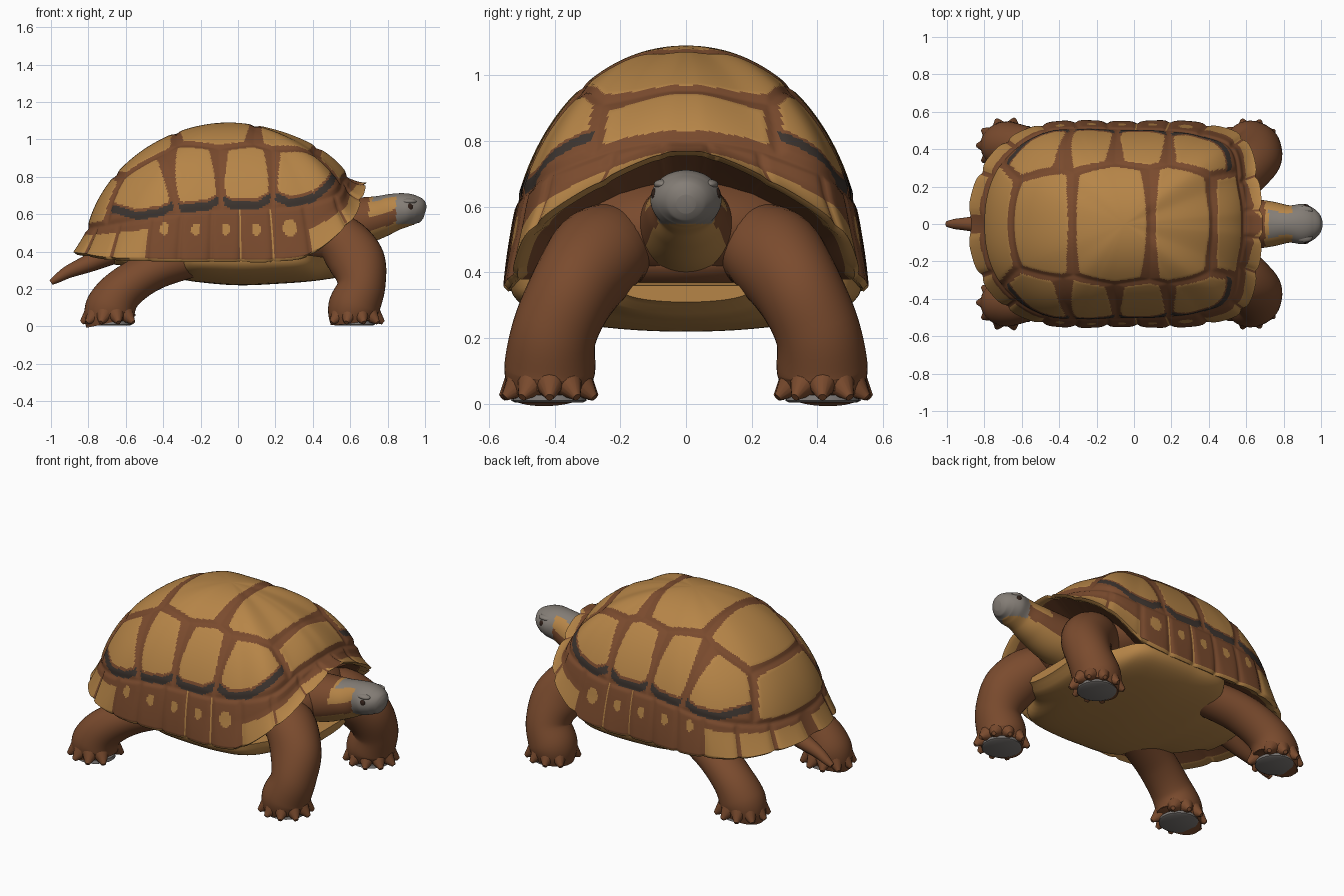
import bpy, bmesh, math
from math import sin, cos, pi, radians, degrees
from mathutils import Vector

if "Cube" in bpy.data.objects:
    bpy.data.objects.remove(bpy.data.objects["Cube"])

def material(name, rgb):
    m = bpy.data.materials.new(name)
    m.diffuse_color = (*rgb, 1)
    m.use_nodes = True
    m.node_tree.nodes["Principled BSDF"].inputs["Base Color"].default_value = m.diffuse_color
    return m

TAN = material("tan horn", (0.47, 0.235, 0.064))
BROWN = material("brown skin", (0.195, 0.07, 0.027))
DARK = material("dark band", (0.045, 0.034, 0.028))
GREY = material("grey head", (0.23, 0.205, 0.18))
SOLE = material("grey sole", (0.2, 0.185, 0.175))
EYE = material("dark eye", (0.03, 0.015, 0.01))
MATS = [TAN, BROWN, DARK, GREY, SOLE, EYE]

def curve(rows, x):
    """Smooth interpolation of table rows keyed by their first column."""
    n = len(rows)
    x = min(max(x, rows[0][0]), rows[-1][0])
    i = max(k for k in range(n - 1) if rows[k][0] <= x)
    a, b = rows[i], rows[i + 1]
    h = b[0] - a[0]
    t = (x - a[0]) / h

    def slope(k, c):
        if k in (0, n - 1):
            return 0
        return (rows[k + 1][c] - rows[k - 1][c]) / (rows[k + 1][0] - rows[k - 1][0])
    return [a[c] * (2*t**3 - 3*t*t + 1) + b[c] * (3*t*t - 2*t**3)
            + h * slope(i, c) * (t**3 - 2*t*t + t) + h * slope(i + 1, c) * (t**3 - t*t)
            for c in range(1, len(a))]

def finish(name, bm, rule, mirror=False, sharp=60):
    bmesh.ops.recalc_face_normals(bm, faces=bm.faces)
    me = bpy.data.meshes.new(name)
    bm.to_mesh(me)
    bm.free()
    for m in MATS:
        me.materials.append(m)
    for p in me.polygons:
        p.use_smooth = True
        m = rule(p) if callable(rule) else rule
        p.material_index = MATS.index(m)
    me.set_sharp_from_angle(angle=radians(sharp))
    ob = bpy.data.objects.new(name, me)
    bpy.context.collection.objects.link(ob)
    if mirror:
        ob.modifiers.new("mirror", 'MIRROR').use_axis = (False, True, False)
    return ob

def loft(rings):
    """Closed rings skinned together and capped."""
    bm = bmesh.new()
    vs = [[bm.verts.new(p) for p in r] for r in rings]
    n = len(vs[0])
    for a, b in zip(vs, vs[1:]):
        for j in range(n):
            k = (j + 1) % n
            bm.faces.new((a[j], a[k], b[k], b[j]))
    bm.faces.new(vs[0])
    bm.faces.new(vs[-1])
    return bm

def tube(sections, steps=36, n=40):
    """Limb through (x, y, z, half width, half height) sections."""
    rows = [(i, *s) for i, s in enumerate(sections)]
    pts = [curve(rows, i * (len(rows) - 1) / steps) for i in range(steps + 1)]
    rings = []
    for i, p in enumerate(pts):
        t = (Vector(pts[min(i + 1, steps)][:3]) - Vector(pts[max(i - 1, 0)][:3])).normalized()
        side = Vector((0, 1, 0))
        side = (side - t * side.dot(t)).normalized()
        up = t.cross(side)
        c = Vector(p[:3])
        rings.append([c + side * p[3] * cos(2*pi*j/n) + up * p[4] * sin(2*pi*j/n) for j in range(n)])
    return loft(rings)

# Carapace: angle, radius, rim height, roundness, scute line height, flare, rim plate number
RIM = [(0, .655, .735, 1.75, .80, .07, -.5), (6, .66, .73, 1.75, .80, .065, 0),
       (20, .69, .655, 1.75, .77, .055, 1), (36, .735, .53, 1.95, .70, .04, 2),
       (50, .665, .39, 2.05, .65, .02, 3), (66, .585, .36, 2.07, .63, .01, 4),
       (83, .543, .36, 2.07, .625, 0, 5), (100, .548, .36, 2.07, .62, 0, 6),
       (116, .60, .36, 2.07, .605, .005, 7), (130, .675, .365, 2.03, .58, .01, 8),
       (145, .735, .37, 1.95, .55, .03, 9), (160, .765, .39, 1.93, .53, .045, 10),
       (180, .765, .40, 1.92, .52, .06, 11)]
CX, TOP, NA, NR = -.05, 1.085, 400, 125
SPINE = [(-.76, 0, .60), (-.52, 0, .95), (-.08, 0, 1.09), (.25, 0, 1.05), (.53, 0, .84)]
COSTAL = [(-.47, .46, .68), (-.23, .50, .75), (.04, .50, .76), (.34, .46, .74)]
SEEDS = [Vector(s) for s in SPINE + COSTAL] + [Vector((s[0], -s[1], s[2])) for s in COSTAL]
WEIGHT = [.05, .01, .06, .05, .01] + [0] * 8
COLS = [curve(RIM, abs((j * 360 / NA + 180) % 360 - 180)) for j in range(NA)]

def nearest(p):
    d = sorted(((p - s).length - WEIGHT[i], i) for i, s in enumerate(SEEDS))
    return d[0][1], d[1][0] - d[0][0]

def plate_edge(m):
    return abs(m - round(m))

rings = [[], [], []]
for row in range(NR + 1):
    a = radians(89.6) * row / NR
    ring = []
    for j, (R, zr, p, zb, fl, m) in enumerate(COLS):
        th = 2 * pi * j / NA
        edge = max(0, 1 - a / .22) ** 1.5
        r = R * cos(a) ** (2 / p) + edge * (fl + .007 * min(1, plate_edge(m) / .25))
        z = zr + (TOP - zr) * sin(a) ** (2 / p) + edge * fl * .45 * max(0, cos(th))
        v = Vector((CX + r * cos(th), r * sin(th), z))
        if z < zb:
            gap = min(plate_edge(m) * .16, abs(z - zb)) / .02
        else:
            gap = min(nearest(v)[1] / .06, (z - zb) / .03)
        c = Vector((CX, 0, .5))
        ring.append(c + (v - c) * (.995 + .014 * min(1, gap)))
    if row == 0:
        for k, (f, dz) in enumerate([(.35, None), (.92, .0), (.975, -.015)]):
            rings[k] = [Vector((CX + (v.x - CX) * f, v.y * f, .5 if dz is None else v.z + dz)) for v in ring]
    rings.append(ring)

def shell_rule(poly):
    if poly.index < NA * 3:
        return TAN if poly.index >= NA else BROWN
    c = poly.center
    R, zr, p, zb, fl, m = curve(RIM, degrees(math.atan2(abs(c.y), c.x - CX)))
    e, h = plate_edge(m), (c.z - zr) / (zb - zr)
    if c.z < zb:                                   # rim plates
        if m < 3:
            return TAN if h < .5 and e > .03 else BROWN
        if m > 8:
            return TAN if h < .72 and e > .06 else BROWN
        spot = math.hypot((.5 - e) * .16, (c.z - zr - .16) * .7)
        return TAN if spot < (.032 if m < 4 else .023) or e < .02 else BROWN
    i, gap = nearest(c)                            # large scutes
    q = c.z - zb
    if i >= len(SPINE):
        q -= .06 * max(0, abs(c.x - SEEDS[i].x) / .12 - .55)
        if 0 < q < .045 and gap > .025:
            return DARK
        q -= .03
    return TAN if gap > .05 and q > .03 else BROWN

finish("carapace", loft(rings), shell_rule)

# Plastron: x, half width, bottom, top
BELLY = [(-.66, .16, .33, .37), (-.5, .27, .29, .35), (-.34, .36, .26, .37), (-.24, .5, .24, .38),
         (0, .53, .22, .38), (.25, .53, .23, .38), (.38, .48, .24, .38), (.46, .33, .25, .37),
         (.56, .26, .27, .37), (.61, .2, .31, .36)]
rings = []
for i in range(61):
    x = -.66 + 1.27 * i / 60
    w, zb, zt = curve(BELLY, x)
    rings.append([(x, w * sin(b), zt - (zt - zb) * max(0, cos(b)) ** .7)
                  for b in (radians(-90 + 180 * k / 32) for k in range(33))])
finish("plastron", loft(rings), TAN, sharp=40)

def blob(name, pos, size, mat, mirror=False):
    bm = bmesh.new()
    bmesh.ops.create_uvsphere(bm, u_segments=40, v_segments=20, radius=1)
    for v in bm.verts:
        v.co = Vector([v.co[k] * size[k] + pos[k] for k in range(3)])
    finish(name, bm, mat, mirror)

# Soft body between the two shells
blob("body", (-.03, 0, .43), (.6, .42, .15), BROWN)
blob("shoulders", (.28, 0, .53), (.35, .42, .185), BROWN)

# Head and neck
def head_rule(poly):
    c, n = poly.center, poly.normal
    if c.z > .548 and (c.x > .845 or (c.x > .72 and n.z > .8)):
        return GREY
    if n.z < -.45 or (c.x > .7 and n.z > .15):
        return TAN
    return BROWN

finish("head_and_neck", tube([(.4, 0, .52, .17, .14), (.6, 0, .55, .14, .137), (.74, 0, .582, .12, .115),
                              (.83, 0, .61, .10, .1), (.90, 0, .622, .108, .09), (.95, 0, .62, .09, .077),
                              (.985, 0, .612, .06, .058), (1.0, 0, .608, .03, .03)], 70, 72), head_rule)
blob("eye", (.917, .093, .637), (.02, .013, .02), EYE, True)
blob("brow", (.91, .07, .668), (.045, .028, .016), GREY, True)

# Tail
finish("tail", tube([(-.62, 0, .42, .08, .07), (-.78, 0, .345, .055, .05), (-.9, 0, .295, .035, .035),
                     (-.96, 0, .26, .027, .025), (-1.0, 0, .235, .015, .015)], 24, 20), BROWN)

# Legs, claws and soles, mirrored to the other side
LEGS = {
    "front": [(.4, .2, .48, .13, .13), (.54, .26, .46, .15, .14), (.635, .34, .35, .135, .15),
              (.66, .40, .22, .13, .128), (.62, .415, .1, .138, .138), (.62, .415, .025, .115, .125)],
    "rear": [(-.22, .28, .37, .12, .1), (-.45, .36, .3, .12, .105), (-.61, .41, .2, .12, .115),
             (-.68, .42, .1, .128, .135), (-.68, .42, .025, .11, .135)]}
for name, path in LEGS.items():
    finish(name + "_leg", tube(path), BROWN, True)
    x, y = path[-1][:2]
    bm = bmesh.new()
    start = 0 if name == "front" else 180
    for k in range(9):
        a = radians(start - 140 + 35 * k)
        out = Vector((cos(a) * 1.08, sin(a), 0))
        base = Vector((x, y, .06)) + out * .1
        d = out * .045 + Vector((0, 0, -.04))
        made = bmesh.ops.create_cone(bm, segments=14, radius1=.045, radius2=.012,
                                     depth=1, cap_ends=True)["verts"]
        q = d.to_track_quat('Z', 'Y')
        for v in made:
            v.co = base + q @ Vector((v.co.x, v.co.y, (v.co.z + .5) * d.length))
            v.co.z = max(v.co.z, .008)
    finish(name + "_claws", bm, BROWN, True)
    disc = [[(x + r * cos(2*pi*j/32), y + r * sin(2*pi*j/32), z) for j in range(32)]
            for r, z in ((.108, .028), (.112, .01), (.1, .004))]
    finish(name + "_sole", loft(disc), SOLE, True)
